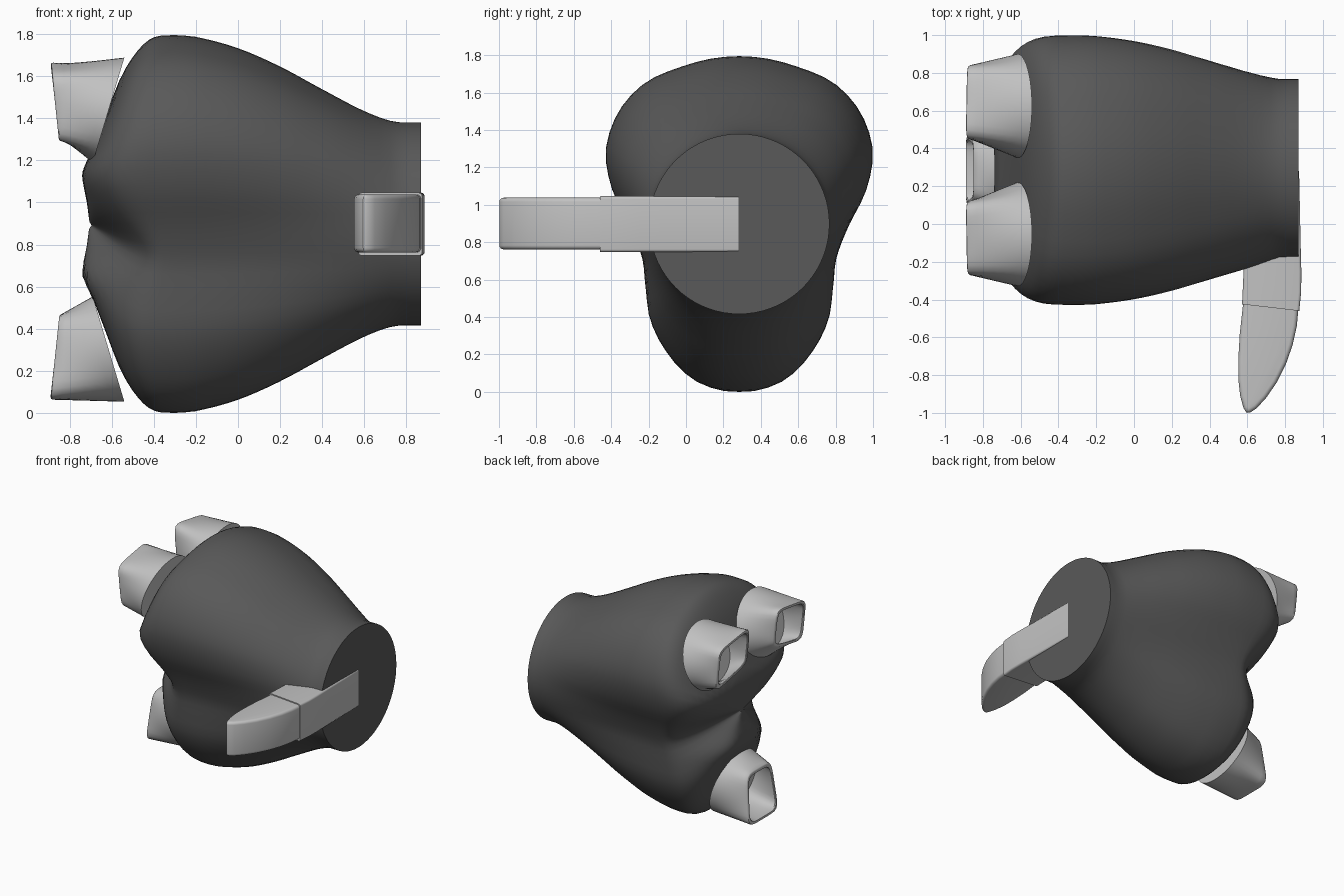
import bpy, bmesh, math

if "Cube" in bpy.data.objects:
    bpy.data.objects.remove(bpy.data.objects["Cube"])

CY, CZ = 0.285, 0.898   # axis of the palm body
WRIST = 0.482
SEG = 72


def material(name, v):
    m = bpy.data.materials.new(name)
    m.use_nodes = True
    m.diffuse_color = (v, v, v, 1)
    m.node_tree.nodes["Principled BSDF"].inputs["Base Color"].default_value = (v, v, v, 1)
    return m


dark = material("dark grey", 0.1)
light = material("light grey", 0.54)


def curve(keys, t):
    """Smooth interpolation through sorted (t, value) keys."""
    t = min(max(t, keys[0][0]), keys[-1][0])
    i = 0
    while i < len(keys) - 2 and t > keys[i + 1][0]:
        i += 1
    def slope(k):
        a, b = keys[max(k - 1, 0)], keys[min(k + 1, len(keys) - 1)]
        return (b[1] - a[1]) / (b[0] - a[0])
    (t0, v0), (t1, v1) = keys[i], keys[i + 1]
    d = t1 - t0
    u = (t - t0) / d
    return (v0 * (2*u**3 - 3*u*u + 1) + slope(i) * d * (u**3 - 2*u*u + u)
            + v1 * (3*u*u - 2*u**3) + slope(i + 1) * d * (u**3 - u*u))


def finish(bm, name, mat, angle):
    bmesh.ops.recalc_face_normals(bm, faces=bm.faces)
    me = bpy.data.meshes.new(name)
    bm.to_mesh(me)
    bm.free()
    me.materials.append(mat)
    ob = bpy.data.objects.new(name, me)
    bpy.context.collection.objects.link(ob)
    bpy.ops.object.select_all(action='DESELECT')
    ob.select_set(True)
    bpy.context.view_layer.objects.active = ob
    bpy.ops.object.shade_smooth_by_angle(angle=math.radians(angle))


def loft(rings, name, mat, angle=35):
    """Skin closed rings of points and cap both ends."""
    bm = bmesh.new()
    loops = [[bm.verts.new(p) for p in r] for r in rings]
    n = len(loops[0])
    for a, b in zip(loops, loops[1:]):
        for i in range(n):
            j = (i + 1) % n
            bm.faces.new((a[i], a[j], b[j], b[i]))
    bm.faces.new(loops[0])
    bm.faces.new(loops[-1])
    finish(bm, name, mat, angle)


# Palm body: a round wrist growing into a three-lobed section
half = [(0, .897), (.16, .882), (.32, .837), (.5, .757), (.63, .625), (.7, .47),
        (.715, .36), (.685, .2), (.59, 0), (.52, -.18), (.5, -.35), (.48, -.5),
        (.4, -.67), (.25, -.83), (.1, -.89), (0, -.898)]
radius = [(math.atan2(y, z), math.hypot(y, z)) for y, z in half]
growth = [(-.3, 1), (-.2, .98), (0, .85), (.2, .64), (.4, .38), (.6, .13), (.74, .01), (.87, 0)]
end_x = [(0, -.705), (.13, -.72), (.27, -.74), (.4, -.69), (.6, -.63), (.8, -.58), (1, -.51)]


def body_point(th, s, w):
    a = min(th, 2 * math.pi - th)
    w = max(w, 0) ** (1 - .35 * math.sin(a) ** 2)   # the sides fill out sooner
    r = s * (WRIST + w * (curve(radius, a) - WRIST))
    return r * math.sin(th), r * math.cos(th)


angles = [2 * math.pi * i / SEG for i in range(SEG)]
rings = []
for k in range(25):
    x = .87 - 1.17 * k / 24
    pts = [body_point(a, 1, curve(growth, x)) for a in angles]
    rings.append([(x, CY + y, CZ + z) for y, z in pts])
# Finger end: slopes away above and below the middle, rounded at the rim,
# pulled back at the side valleys between the lobes
for s in (.998, .99, .975, .95, .92, .88, .83, .76, .68, .6, .52, .44, .36, .28, .2, .12, .04):
    ring = []
    for a in angles:
        y, z = body_point(a, s, 1)
        valley = math.exp(-((math.degrees(min(a, 2 * math.pi - a)) - 108) / 24) ** 2)
        depth = (curve(end_x, abs(z) / .9) + .3) * (1 - s**4) ** .25 * (1 - .6 * valley * s)
        ring.append((-.3 + depth, CY + y, CZ + z))
    rings.append(ring)
loft(rings, "palm_body", dark)


def socket(name, cy, side, h0, out):
    """Oval base lofted to a hollow squared mouth; out is the outward y direction."""
    def ring(t, scale):
        pts = []
        for i in range(48):
            a = 2 * math.pi * i / 48
            c, s = math.cos(a), math.sin(a)
            # oval base
            by, bh = .275 * c, .25 * s
            bx = -.69 + .15 * (bh + .25) / .5
            # squared mouth
            q = (abs(c)**6 + abs(s)**6) ** (-1 / 6)
            my, mh = .195 * q * c, .2 * q * s
            if out:   # outer top and inner bottom corners pulled in
                u, v = out * my / .195, mh / .2
                mh -= .03 * (1 + u) * max(v, 0) + .045 * (1 - u) * min(v, 0)
                my += .02 * out
            else:     # narrower toward the palm centre
                my *= .9 + .5 * mh
            mx = -.85 - .04 * (mh + .2) / .4
            y, h = by + (my - by) * t, bh + (mh - bh) * t
            x = bx + (mx - bx) * t
            pts.append((x, cy + scale * y, CZ + side * (h0 + .04 * t + scale * h)))
        return pts
    steps = [(t / 6, 1) for t in range(6)] + [(.97, 1), (.995, .98), (1, .95), (1, .89), (.98, .86),
                                              (.6, .84), (.2, .84)]
    loft([ring(t, s) for t, s in steps], name, light, 40)


socket("upper_back_socket", .625, 1, .54, 1)
socket("upper_front_socket", 2 * CY - .625, 1, .54, -1)
socket("lower_socket", CY, -1, .595, 0)


# Thumb: plan outlines extruded upward with softened edges
def slab(name, outline, z0, z1, width):
    bm = bmesh.new()
    f = bm.faces.new([bm.verts.new((x, y, z0)) for x, y in outline])
    up = bmesh.ops.extrude_face_region(bm, geom=[f])["geom"]
    bmesh.ops.translate(bm, vec=(0, 0, z1 - z0), verts=[v for v in up if isinstance(v, bmesh.types.BMVert)])
    edges = [e for e in bm.edges if abs(e.verts[0].co.z - e.verts[1].co.z) < 1e-4]
    # leave the straight joint ends unbevelled
    edges = [e for e in edges if abs(e.verts[0].co.x - e.verts[1].co.x) < .2]
    bmesh.ops.bevel(bm, geom=edges, offset=width, segments=4, profile=.5, affect='EDGES')
    finish(bm, name, light, 35)


slab("thumb_base", [(.58, .28), (.874, .28), (.878, .1), (.882, -.1), (.886, -.25), (.885, -.36),
                    (.875, -.46), (.572, -.425), (.578, -.3), (.585, -.1)], .748, 1.046, .015)
slab("thumb_tip", [(.58, -.4), (.872, -.43), (.862, -.54), (.84, -.64), (.805, -.74), (.755, -.84),
                   (.7, -.92), (.65, -.975), (.615, -.998), (.595, -.998), (.58, -.975),
                   (.562, -.91), (.552, -.82), (.552, -.72), (.56, -.58)], .762, 1.038, .022)
